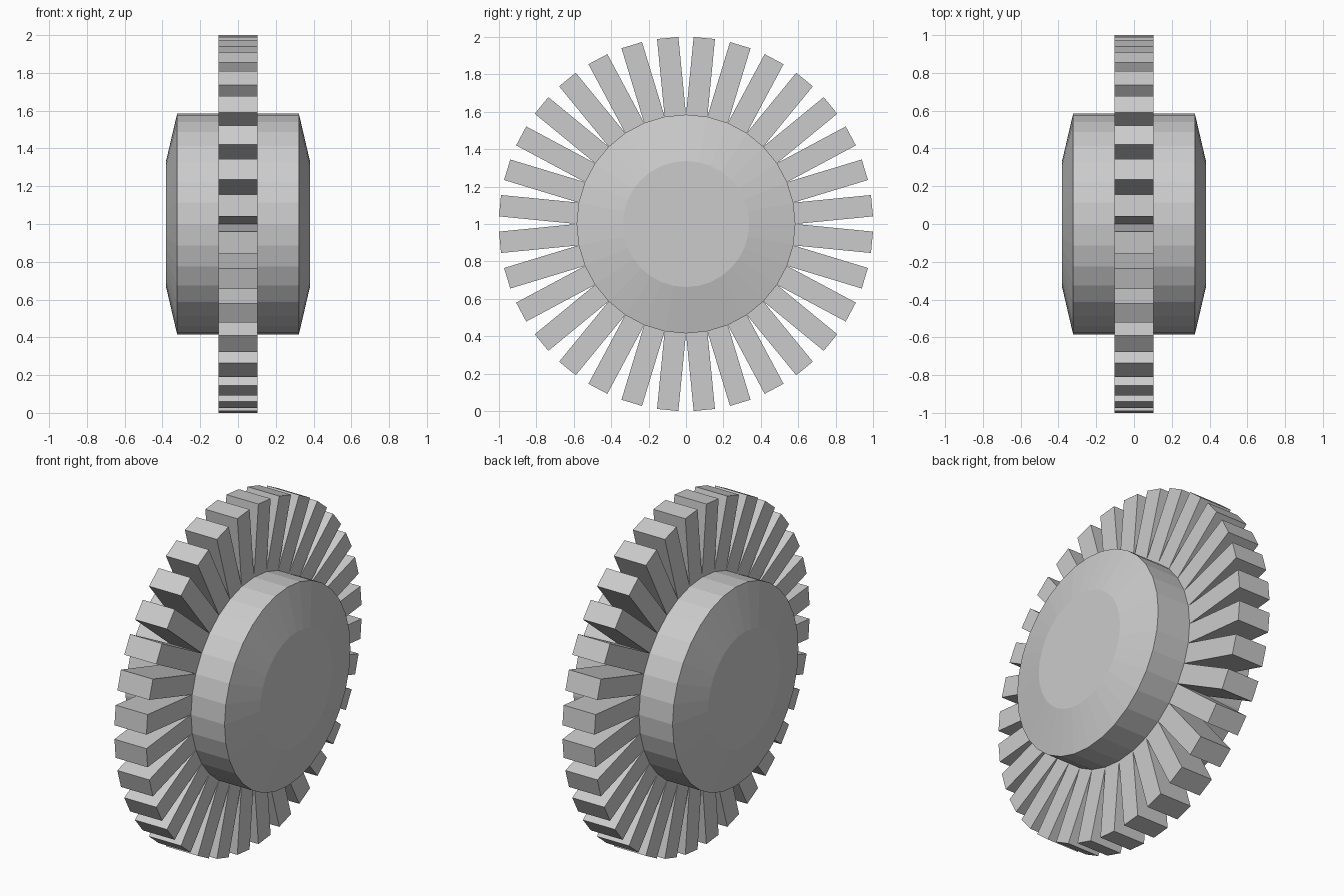
import bpy, bmesh, math
from mathutils import Vector

if "Cube" in bpy.data.objects:
    bpy.data.objects.remove(bpy.data.objects["Cube"])

SIDES = 32
HUB_R = 0.585
# (x, radius) profile of the hub along its axle; the middle band carries the blades
PROFILE = [(-0.38, 0.337), (-0.322, HUB_R), (-0.104, HUB_R),
           (0.104, HUB_R), (0.322, HUB_R), (0.38, 0.337)]
BLADE_BAND = 2
BLADE_LENGTH = 0.417

bm = bmesh.new()

# Hub: lathe the profile around the x axis
rings = []
for x, r in PROFILE:
    angles = [math.tau * i / SIDES for i in range(SIDES)]
    rings.append([bm.verts.new((x, r * math.cos(a), 1 + r * math.sin(a))) for a in angles])

blade_faces = []
for band, (a, b) in enumerate(zip(rings, rings[1:])):
    for i in range(SIDES):
        j = (i + 1) % SIDES
        face = bm.faces.new((a[i], a[j], b[j], b[i]))
        if band == BLADE_BAND:
            blade_faces.append(face)
bm.faces.new(rings[0])
bm.faces.new(rings[-1])
bmesh.ops.recalc_face_normals(bm, faces=bm.faces[:])

# Blades: pull each middle facet straight out as its own block
tips = bmesh.ops.extrude_discrete_faces(bm, faces=blade_faces)["faces"]
for tip in tips:
    c = tip.calc_center_median()
    outward = Vector((0, c.y, c.z - 1)).normalized()
    bmesh.ops.translate(bm, verts=tip.verts[:], vec=outward * BLADE_LENGTH)

mesh = bpy.data.meshes.new("bladed_wheel")
bm.to_mesh(mesh)
bm.free()
wheel = bpy.data.objects.new("bladed_wheel", mesh)
bpy.context.collection.objects.link(wheel)
